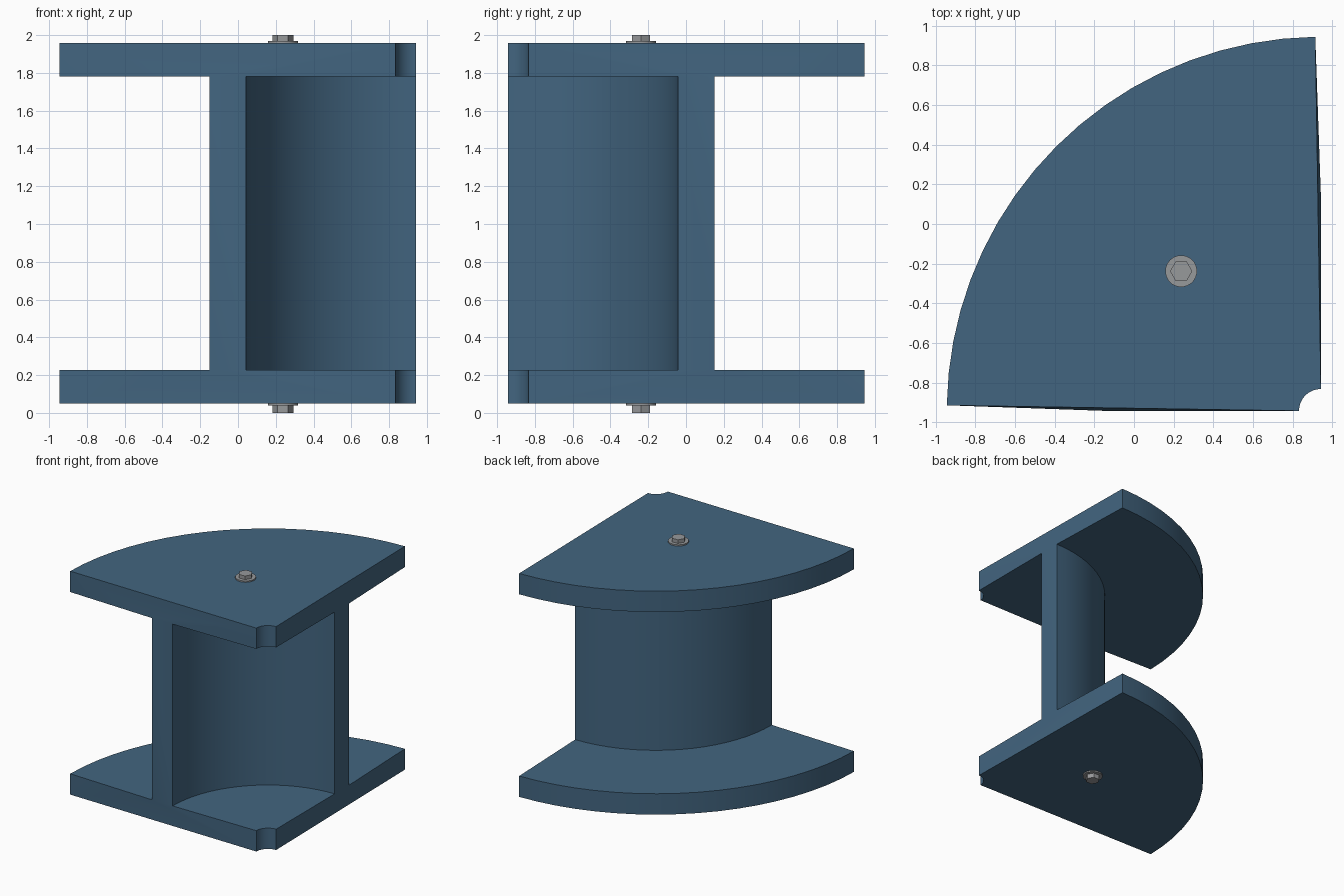
import bpy, bmesh, math

if "Cube" in bpy.data.objects:
    bpy.data.objects.remove(bpy.data.objects["Cube"])

CX, CY = 0.943, -0.943      # axis of the quarter spool
R_OUT = 1.888
SEG = 18


def material(name, rgb):
    m = bpy.data.materials.new(name)
    m.diffuse_color = (*rgb, 1)
    m.use_nodes = True
    m.node_tree.nodes["Principled BSDF"].inputs["Base Color"].default_value = m.diffuse_color
    return m


blue = material("slate blue", (0.055, 0.13, 0.215))
grey = material("steel grey", (0.31, 0.32, 0.33))


def finish(bm, name, mat):
    bmesh.ops.recalc_face_normals(bm, faces=bm.faces)
    me = bpy.data.meshes.new(name)
    bm.to_mesh(me)
    bm.free()
    me.materials.append(mat)
    ob = bpy.data.objects.new(name, me)
    bpy.context.collection.objects.link(ob)
    bpy.ops.object.select_all(action='DESELECT')
    ob.select_set(True)
    bpy.context.view_layer.objects.active = ob
    bpy.ops.object.shade_smooth_by_angle(angle=math.radians(30))
    return ob


# Quarter spool: H-shaped section swept 90 degrees, rim ends pulled in slightly
half = [(0.11, 0.05), (R_OUT, 0.05), (R_OUT, 0.228), (1.093, 0.228)]
inner = [(0.11, 0.228), (0.90, 0.228)]
profile = (half + [(r, 2.008 - z) for r, z in reversed(half)]
           + [(r, 2.008 - z) for r, z in inner] + inner[::-1])

bm = bmesh.new()
rings = []
for i in range(SEG + 1):
    ring = []
    for r, z in profile:
        inset = math.radians(0.85) if r == R_OUT else 0
        a = math.pi / 2 + inset * -1 * -1 + (math.pi / 2 - 2 * inset) * i / SEG
        ring.append(bm.verts.new((CX + r * math.cos(a), CY + r * math.sin(a), z)))
    rings.append(ring)
n = len(profile)
for a, b in zip(rings, rings[1:]):
    for k in range(n):
        bm.faces.new((a[k], a[(k + 1) % n], b[(k + 1) % n], b[k]))
ends = [bm.faces.new(rings[0]), bm.faces.new(rings[-1])]
bmesh.ops.recalc_face_normals(bm, faces=bm.faces)
bmesh.ops.triangulate(bm, faces=ends)
finish(bm, "quarter_spool", blue)


# Bolts: stacked prisms, mirrored for the underside
def prism(name, sides, radius, z0, z1, turn=0.0):
    bm = bmesh.new()
    bmesh.ops.create_cone(bm, cap_ends=True, segments=sides,
                          radius1=radius, radius2=radius, depth=z1 - z0)
    for v in bm.verts:
        x, y = v.co.x, v.co.y
        v.co.x = 0.238 + x * math.cos(turn) - y * math.sin(turn)
        v.co.y = -0.238 + x * math.sin(turn) + y * math.cos(turn)
        v.co.z += (z0 + z1) / 2
    finish(bm, name, grey)


turn = math.pi / 2          # hexagon corners along x
prism("top_washer", 32, 0.08, 1.955, 1.969)
prism("top_bolt_head", 6, 0.056, 1.96, 2.0, turn)
prism("bottom_washer", 32, 0.08, 0.039, 0.053)
prism("bottom_bolt_head", 6, 0.056, 0.0, 0.05, turn)
